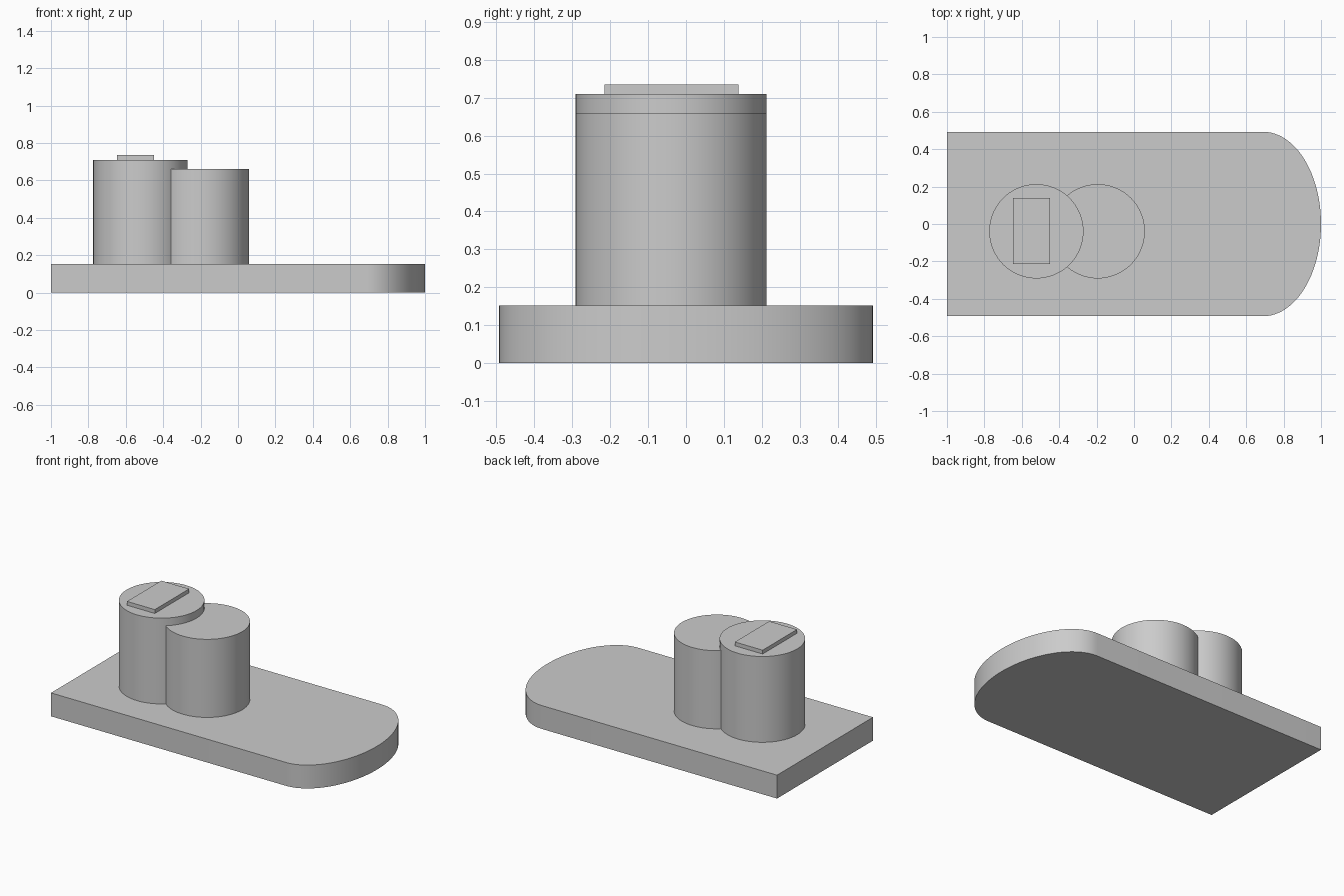
import bpy
import bmesh
import math

cube = bpy.data.objects.get("Cube")
if cube:
    bpy.data.objects.remove(cube, do_unlink=True)

grey = bpy.data.materials.new("plain grey")
grey.use_nodes = True
colour = (0.6, 0.6, 0.6, 1)
grey.diffuse_color = colour
grey.node_tree.nodes["Principled BSDF"].inputs["Base Color"].default_value = colour


def prism(name, outline, bottom, top):
    """Extrude a flat outline upward and shade its curved walls smooth."""
    bm = bmesh.new()
    face = bm.faces.new([bm.verts.new((x, y, bottom)) for x, y in outline])
    result = bmesh.ops.extrude_face_region(bm, geom=[face])
    for v in result["geom"]:
        if isinstance(v, bmesh.types.BMVert):
            v.co.z = top
    bmesh.ops.recalc_face_normals(bm, faces=bm.faces)
    mesh = bpy.data.meshes.new(name)
    bm.to_mesh(mesh)
    bm.free()
    mesh.materials.append(grey)
    obj = bpy.data.objects.new(name, mesh)
    bpy.context.collection.objects.link(obj)
    bpy.ops.object.select_all(action="DESELECT")
    obj.select_set(True)
    bpy.context.view_layer.objects.active = obj
    bpy.ops.object.shade_smooth_by_angle(angle=math.radians(30))
    return obj


def arc(cx, cy, rx, ry, start, end, steps):
    angles = [start + (end - start) * i / steps for i in range(steps + 1)]
    return [(cx + rx * math.cos(a), cy + ry * math.sin(a)) for a in angles]


# Base slab: square at one end, elliptical at the other
half_width, base_top = 0.493, 0.152
nose = arc(0.69, 0, 0.31, half_width, -math.pi / 2, math.pi / 2, 48)
prism("base_slab", [(-1, half_width), (-1, -half_width)] + nose, 0, base_top)

# Two overlapping round posts, sunk slightly into the slab
post_y, radius = -0.039, 0.252
for name, x, top in (("tall_post", -0.522, 0.71), ("short_post", -0.194, 0.66)):
    circle = arc(x, post_y, radius, radius, 0, 2 * math.pi, 72)[:-1]
    prism(name, circle, base_top - 0.02, top)

# Rectangular pad on the tall post
pad = [(-0.648, -0.215), (-0.448, -0.215), (-0.448, 0.138), (-0.648, 0.138)]
prism("top_pad", pad, 0.7, 0.735)
